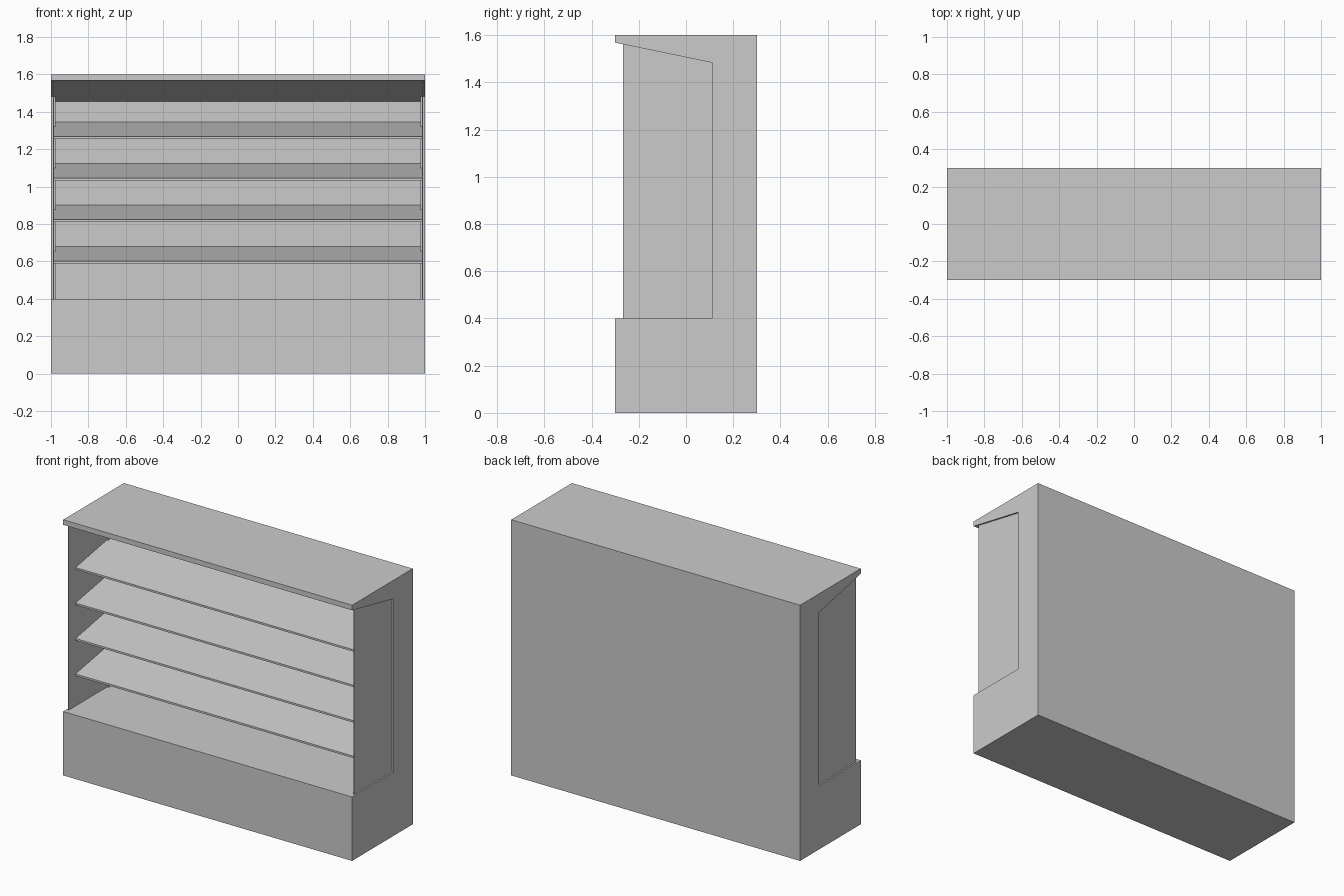
import bpy, bmesh

if "Cube" in bpy.data.objects:
    bpy.data.objects.remove(bpy.data.objects["Cube"])


def loft(name, stations):
    """Skin (x, [(y, z), ...]) profiles in order; shared points are merged, ends capped."""
    bm = bmesh.new()
    cache = {}

    def vert(x, p):
        key = (round(x, 5), round(p[0], 5), round(p[1], 5))
        if key not in cache:
            cache[key] = bm.verts.new(key)
        return cache[key]

    def face(verts):
        unique = list(dict.fromkeys(verts))
        if len(unique) > 2:
            bm.faces.new(unique)

    loops = [[vert(x, p) for p in prof] for x, prof in stations]
    for a, b in zip(loops, loops[1:]):
        for i in range(len(a)):
            j = (i + 1) % len(a)
            face([a[i], a[j], b[j], b[i]])
    face(loops[0])
    face(loops[-1])
    bmesh.ops.dissolve_limit(bm, angle_limit=0.001, verts=bm.verts, edges=bm.edges)
    bmesh.ops.recalc_face_normals(bm, faces=bm.faces)
    mesh = bpy.data.meshes.new(name)
    bm.to_mesh(mesh)
    bm.free()
    obj = bpy.data.objects.new(name, mesh)
    bpy.context.collection.objects.link(obj)
    return obj


FRONT, BACK, TOP, BASE = -0.3, 0.3, 1.6, 0.4
JAMB, WALL = 0.111, 0.25        # y of side jamb front and of inner back wall
INNER = 0.976                   # half width of the recess behind the jambs


def canopy(y):
    """Height of the sloping canopy underside."""
    return 1.568 - 0.207 * (y - FRONT)


def body_profile(depth):
    return [(FRONT, 0), (BACK, 0), (BACK, TOP), (FRONT, TOP), (FRONT, canopy(FRONT)),
            (JAMB, canopy(JAMB)), (depth, canopy(depth)), (depth, BASE),
            (JAMB, BASE), (FRONT, BASE)]


# Cabinet: plinth, back and canopy in one shell, recessed between the jambs
shallow, deep = body_profile(JAMB), body_profile(WALL)
loft("cabinet_body", [(-1, shallow), (-INNER, shallow), (-INNER, deep),
                      (INNER, deep), (INNER, shallow), (1, shallow)])

# Tilted shelves
for i in range(4):
    z = 0.601 + 0.222 * i
    shelf = [(-0.2, z), (WALL, z + 0.078), (WALL, z + 0.066), (-0.2, z - 0.012)]
    loft(f"shelf_{i + 1}", [(-0.986, shelf), (0.986, shelf)])

# Lighter side panels filling the openings
pale = bpy.data.materials.new("pale_panel")
pale.diffuse_color = (0.95, 0.95, 0.95, 1)
pale.use_nodes = True
pale.node_tree.nodes["Principled BSDF"].inputs["Base Color"].default_value = pale.diffuse_color
panel = [(-0.267, BASE), (JAMB, BASE), (JAMB, canopy(JAMB)), (-0.267, canopy(-0.267))]
for side, s in (("left", -1), ("right", 1)):
    obj = loft(f"side_panel_{side}", [(s * 0.985, panel), (s * 0.99, panel)])
    obj.data.materials.append(pale)
